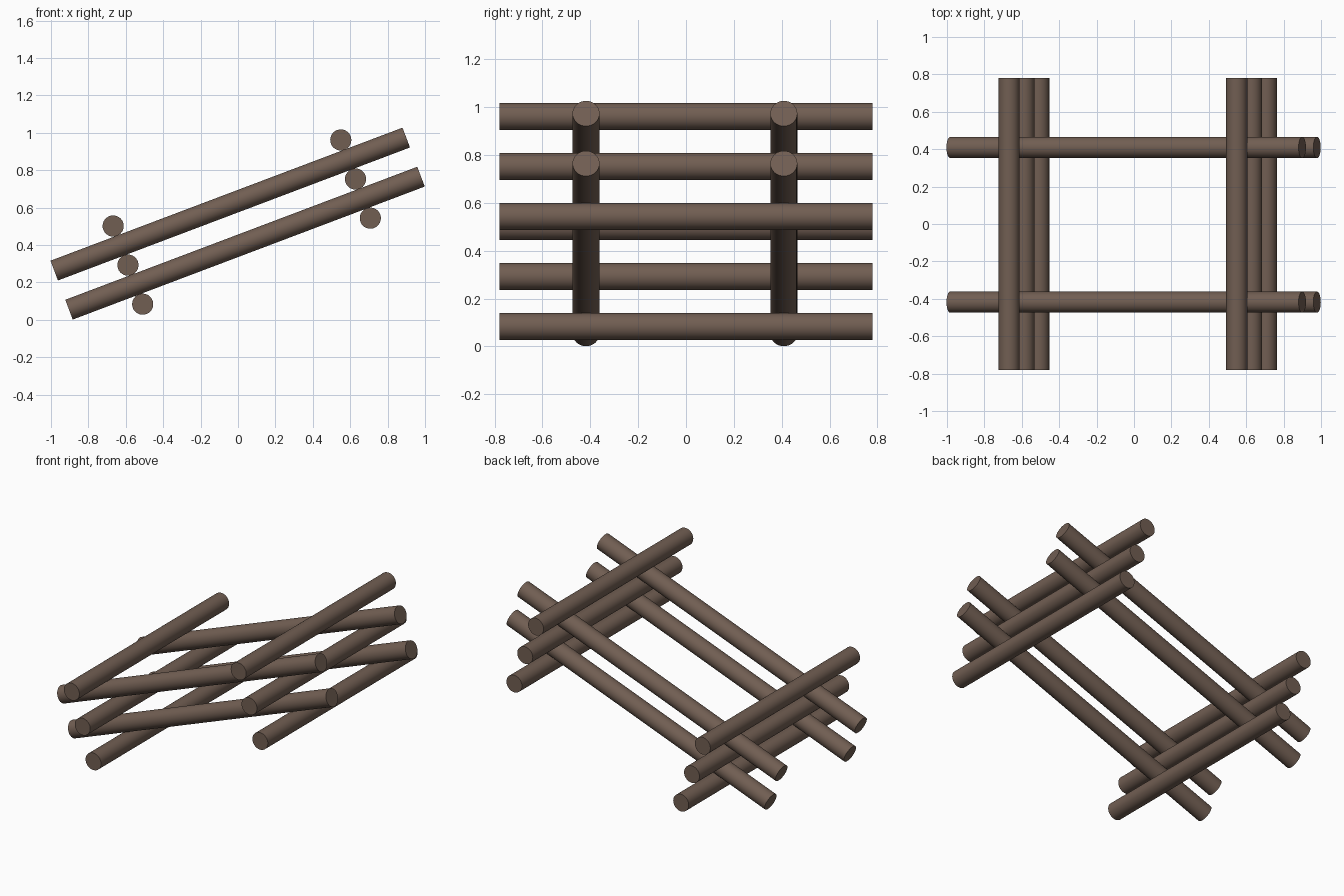
import bpy
from math import radians
from mathutils import Matrix, Vector

if "Cube" in bpy.data.objects:
    bpy.data.objects.remove(bpy.data.objects["Cube"])

RADIUS = 0.0565
LAYER = 0.1117                 # spacing between stacked layers
TILT = Matrix.Translation((-0.002, 0, 0.514)) @ Matrix.Rotation(radians(-20.7), 4, 'Y')

wood = bpy.data.materials.new("brown wood")
wood.diffuse_color = (0.165, 0.112, 0.085, 1)
wood.use_nodes = True
wood.node_tree.nodes["Principled BSDF"].inputs["Base Color"].default_value = wood.diffuse_color


def log(name, centre, axis, length):
    """Round log in the stack's own frame, then tilted with the whole stack."""
    bpy.ops.mesh.primitive_cylinder_add(vertices=32, radius=RADIUS, depth=length)
    ob = bpy.context.object
    ob.name = name
    turn = Vector((0, 0, 1)).rotation_difference(Vector(axis)).to_matrix().to_4x4()
    ob.matrix_world = TILT @ Matrix.Translation(centre) @ turn
    ob.data.materials.append(wood)
    bpy.ops.object.shade_smooth_by_angle(angle=radians(40))


# Long logs: two layers, front and back
for level, layer in (("lower", -1), ("upper", 1)):
    for side, y in (("front", -0.418), ("back", 0.409)):
        log(f"long_log_{level}_{side}", (0, y, layer * LAYER), (1, 0, 0), 2.012)

# Cross logs: three layers at each end, between and outside the long logs
for level, layer in (("bottom", -2), ("middle", 0), ("top", 2)):
    for side, x in (("left", -0.627), ("right", 0.674)):
        log(f"cross_log_{level}_{side}", (x, 0, layer * LAYER), (0, 1, 0), 1.56)
